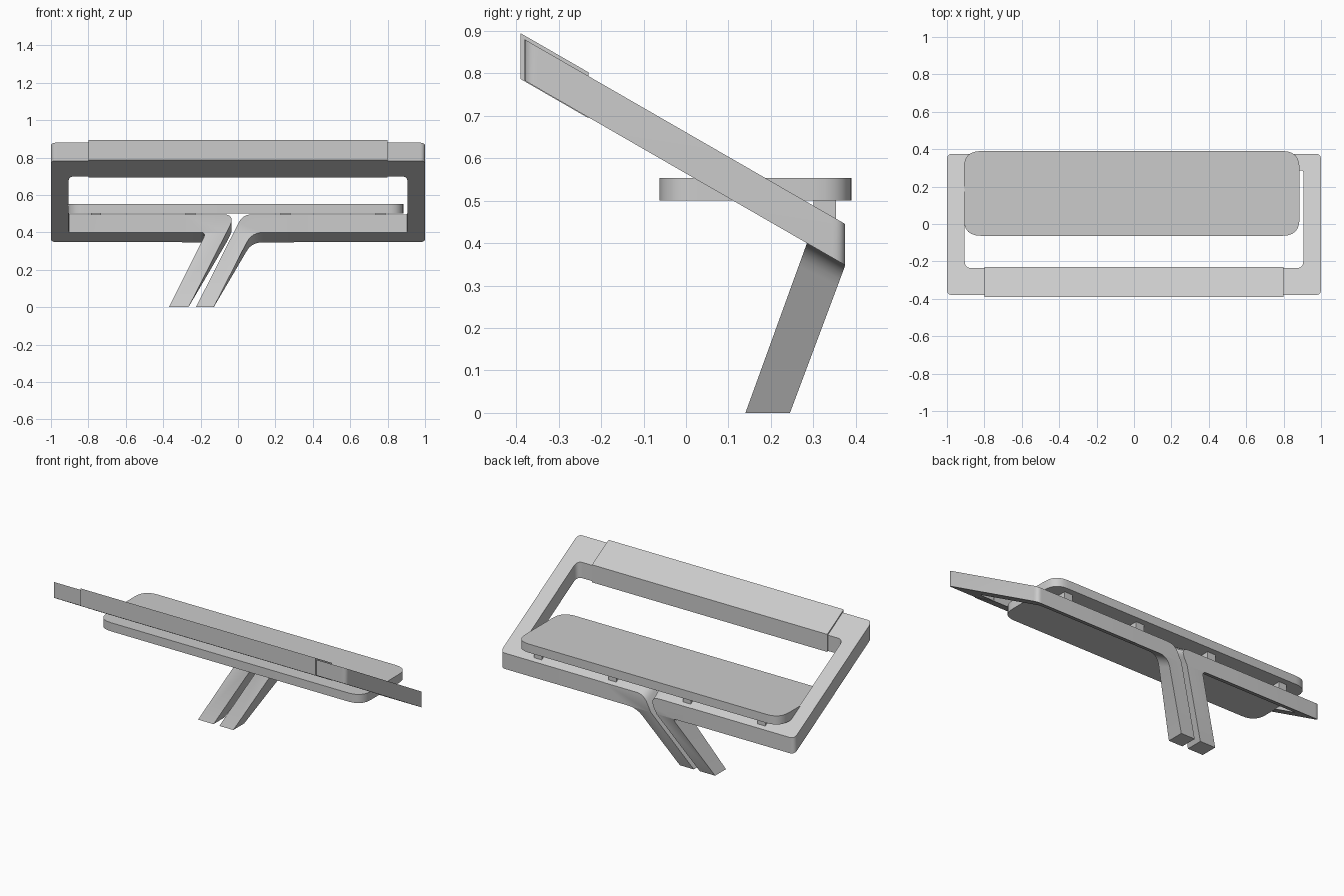
import bpy
import bmesh
from mathutils import Vector

cube = bpy.data.objects.get("Cube")
if cube:
    bpy.data.objects.remove(cube, do_unlink=True)

GREY = (0.6, 0.6, 0.6, 1.0)
mat = bpy.data.materials.new("light_grey")
mat.use_nodes = True
mat.diffuse_color = GREY
mat.node_tree.nodes["Principled BSDF"].inputs["Base Color"].default_value = GREY

SLOPE = 0.576   # fall of the tilted frame towards the back
BEND = 0.40     # height where the legs meet the rear rail


def fillet(corners, steps=6):
    """Round each (u, v, reach) corner of a closed outline."""
    out = []
    for i, (u, v, reach) in enumerate(corners):
        p = Vector((u, v))
        if not reach:
            out.append(p)
            continue
        a = Vector(corners[i - 1][:2])
        b = Vector(corners[(i + 1) % len(corners)][:2])
        a = p + (a - p).normalized() * reach
        b = p + (b - p).normalized() * reach
        for k in range(steps + 1):
            t = k / steps
            out.append(a * (1 - t) ** 2 + p * 2 * t * (1 - t) + b * t * t)
    return out


def prism(name, outline, place, cut=None):
    """Extrude an outline by one unit, then place each (u, v, t) point."""
    bm = bmesh.new()
    base = bm.faces.new([bm.verts.new((p.x, p.y, 0)) for p in outline])
    moved = bmesh.ops.extrude_face_region(bm, geom=[base], use_keep_orig=True)
    for v in moved["geom"]:
        if isinstance(v, bmesh.types.BMVert):
            v.co.z = 1
    if cut is not None:
        bmesh.ops.bisect_plane(bm, geom=bm.verts[:] + bm.edges[:] + bm.faces[:],
                               dist=0.0001, plane_co=(0, cut, 0), plane_no=(0, 1, 0))
    for v in bm.verts:
        v.co = place(*v.co)
    bmesh.ops.recalc_face_normals(bm, faces=bm.faces)
    mesh = bpy.data.meshes.new(name)
    bm.to_mesh(mesh)
    bm.free()
    mesh.materials.append(mat)
    obj = bpy.data.objects.new(name, mesh)
    bpy.context.collection.objects.link(obj)
    bpy.ops.object.select_all(action="DESELECT")
    obj.select_set(True)
    bpy.context.view_layer.objects.active = obj
    bpy.ops.object.shade_smooth_by_angle()
    return obj


def tilted(top, thick):
    return lambda x, y, t: (x, y, top - SLOPE * y - thick * (1 - t))


def leg_place(x, z, t):
    # Legs lean backwards up to the bend, then follow the tilted rail
    k = min(1, z / BEND)
    return (x, 0.14 + 0.145 * k + t * (0.105 - 0.015 * k), z - 0.053 * k * t)


def rect(x0, x1, y0, y1, r=0):
    return fillet([(x0, y0, r), (x1, y0, r), (x1, y1, r), (x0, y1, r)])


# Tilted frame, open at the back where the legs begin
half = [(0.3, 0.375, 0), (1, 0.375, 0.03), (1, -0.38, 0.03)]
inner = [(0.905, -0.235, 0.035), (0.905, 0.285, 0.008), (0.3, 0.285, 0)]


def flip(points):
    return [(-x, y, r) for x, y, r in reversed(points)]


prism("frame", fillet(half + flip(half) + flip(inner) + inner), tilted(0.661, 0.097))

# Sleeve around the front rail
prism("front_sleeve", rect(-0.8, 0.8, -0.39, -0.23), tilted(0.67, 0.108))

# Rear rail ends bending down into the two leaning legs
prism("right_leg", fillet([(-0.3, 0.40, 0), (-0.17, 0.40, 0.03), (-0.37, 0, 0),
                           (-0.265, 0, 0), (-0.012, 0.497, 0.07), (-0.3, 0.497, 0)]),
      leg_place, BEND)
prism("left_leg", fillet([(0.3, 0.40, 0), (0.074, 0.40, 0.06), (-0.13, 0, 0),
                          (-0.225, 0, 0), (0.026, 0.497, 0.05), (0.3, 0.497, 0)]),
      leg_place, BEND)

# Flat seat with rounded corners
prism("seat", rect(-0.91, 0.885, -0.063, 0.39, 0.09),
      lambda x, y, t: (x, y, 0.5 + 0.053 * t))

# Small posts between rear rail and seat
for i in range(4):
    cx = -0.76 + i * 0.507
    prism("seat_post_%d" % (i + 1), rect(cx - 0.027, cx + 0.027, 0.3, 0.353),
          lambda x, y, t: (x, y, 0.43 + 0.072 * t))
